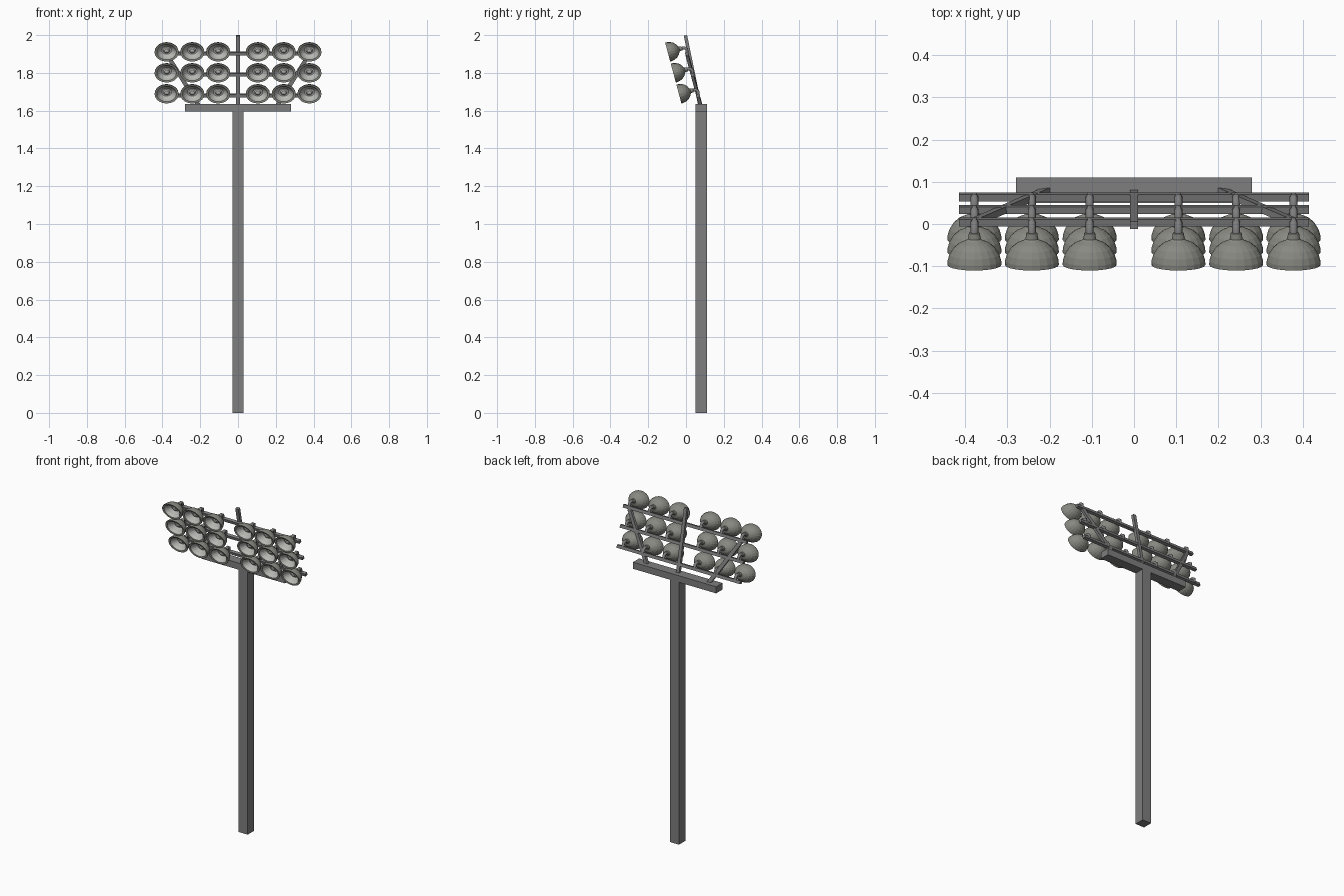
import bpy, bmesh, math
from mathutils import Vector, Matrix

if "Cube" in bpy.data.objects:
    bpy.data.objects.remove(bpy.data.objects["Cube"])

TILT = math.radians(15)


def material(name, color):
    m = bpy.data.materials.new(name)
    m.diffuse_color = (*color, 1)
    m.use_nodes = True
    m.node_tree.nodes["Principled BSDF"].inputs["Base Color"].default_value = m.diffuse_color
    return m


STEEL = material("dark_steel", (0.21, 0.21, 0.21))
SHELL = material("lamp_shell", (0.25, 0.25, 0.225))
MIRROR = material("reflector", (0.48, 0.48, 0.46))


def place(name, data, loc=(0, 0, 0)):
    ob = bpy.data.objects.new(name, data)
    ob.location = loc
    bpy.context.collection.objects.link(ob)
    return ob


def finish(name, bm, mats):
    bmesh.ops.recalc_face_normals(bm, faces=bm.faces)
    me = bpy.data.meshes.new(name)
    bm.to_mesh(me)
    bm.free()
    for m in mats:
        me.materials.append(m)
    return me


def box(name, center, size, rot=Matrix.Identity(4)):
    bm = bmesh.new()
    bmesh.ops.create_cube(bm, size=1, matrix=Matrix.Translation(center) @ rot
                          @ Matrix.Diagonal((*size, 1)))
    return place(name, finish(name, bm, [STEEL]))


def beam(name, a, b, w, d):
    """Rectangular bar from a to b, with its width w kept square to the y axis."""
    a, b = Vector(a), Vector(b)
    z = (b - a).normalized()
    x = Vector((0, 1, 0)).cross(z).normalized()
    rot = Matrix((x, z.cross(x), z)).transposed().to_4x4()
    return box(name, (a + b) / 2, (w, d, (b - a).length), rot)


def lathe_mesh(name, profile, sides, matrix, mats, inner):
    """Revolve (radius, depth) points; bands before index `inner` get mats[1]."""
    bm = bmesh.new()
    rings = []
    for r, z in profile:
        if r == 0:
            rings.append([bm.verts.new((0, 0, z))] * sides)
        else:
            rings.append([bm.verts.new((r * math.cos(2 * math.pi * i / sides),
                                        r * math.sin(2 * math.pi * i / sides), z))
                          for i in range(sides)])
    for k, (lo, hi) in enumerate(zip(rings, rings[1:])):
        for i in range(sides):
            j = (i + 1) % sides
            f = bm.faces.new(list(dict.fromkeys((lo[i], lo[j], hi[j], hi[i]))))
            f.material_index = 1 if k < inner else 0
    bm.transform(matrix)
    return finish(name, bm, mats)


# Pole and cross beam
box("pole", (0, 0.08, 0.8), (0.06, 0.06, 1.6))
box("cross_beam", (0, 0.08, 1.615), (0.56, 0.06, 0.04))

# Leaning centre mast and side braces
beam("mast", (0, 0.075, 1.62), (0, -0.003, 1.998), 0.02, 0.018)
for side, s in (("left", -1), ("right", 1)):
    beam("brace_" + side, (s * 0.203, 0.08, 1.62), (s * 0.375, 0.006, 1.895), 0.022, 0.016)

# Lamp: bulb and reflector first, then rim and bell, squashed a little in height
profile = [(0, 0.024), (0.012, 0.026), (0.018, 0.036), (0.026, 0.036), (0.043, 0.018),
           (0.052, 0.002), (0.064, 0.0), (0.0635, 0.011), (0.059, 0.026), (0.050, 0.041),
           (0.036, 0.053), (0.020, 0.060), (0.015, 0.064), (0.013, 0.078), (0, 0.082)]
aim = Matrix.Rotation(TILT - math.pi / 2, 4, 'X') @ Matrix.Diagonal((1, 0.81, 1, 1))
lamp = lathe_mesh("lamp", profile, 20, aim, [SHELL, MIRROR], 5)

# Bent stem from the lamp's back down to the rail
stem = bpy.data.curves.new("lamp_stem", 'CURVE')
stem.dimensions = '3D'
stem.bevel_depth = 0.0095
stem.bevel_resolution = 1
stem.use_fill_caps = True
stem.materials.append(STEEL)
points = [(0, 0.066, 0.018), (0, 0.088, 0.023), (0, 0.100, 0.016), (0, 0.103, -0.008)]
sp = stem.splines.new('POLY')
sp.points.add(len(points) - 1)
for p, co in zip(sp.points, points):
    p.co = (*co, 1)

# Three rows of rails and lamps
for row, name in enumerate(("lower", "middle", "upper")):
    dy, dz = -0.0297 * row, 0.111 * row
    box(name + "_rail", (0, 0.064 + dy, 1.68 + dz), (0.83, 0.018, 0.018),
        Matrix.Rotation(TILT, 4, 'X'))
    for i, x in enumerate((-0.378, -0.242, -0.105, 0.105, 0.242, 0.378)):
        loc = (x, -0.0375 + dy, 1.688 + dz)
        place(f"{name}_lamp_{i + 1}", lamp, loc)
        place(f"{name}_stem_{i + 1}", stem, loc)
